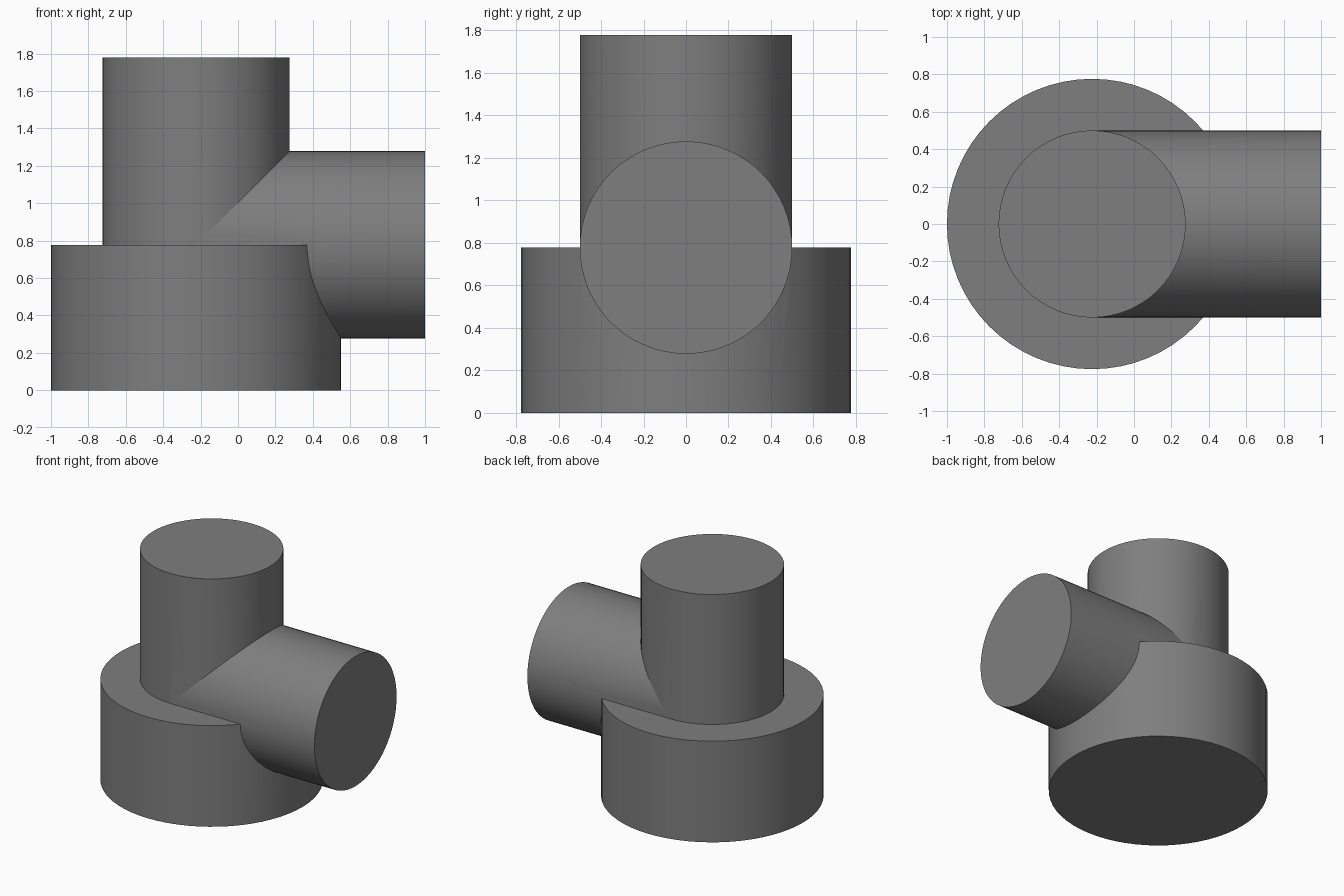
import bpy, math

if "Cube" in bpy.data.objects:
    bpy.data.objects.remove(bpy.data.objects["Cube"])

AXIS_X = -0.224      # shared vertical axis
PIPE_R = 0.5
BASE_R = 0.776
BASE_H = 0.778
TOP_Z = 1.778


def cylinder(name, radius, length, center, rotation=(0, 0, 0)):
    bpy.ops.mesh.primitive_cylinder_add(vertices=64, radius=radius, depth=length,
                                        location=center, rotation=rotation)
    obj = bpy.context.object
    obj.name = name
    bpy.ops.object.transform_apply(location=True, rotation=True, scale=True)
    obj.data.materials.append(dark)
    return obj


def join_to(target, part):
    mod = target.modifiers.new("union", 'BOOLEAN')
    mod.operation = 'UNION'
    mod.solver = 'EXACT'
    mod.object = part
    bpy.context.view_layer.objects.active = target
    bpy.ops.object.modifier_apply(modifier=mod.name)
    bpy.data.objects.remove(part, do_unlink=True)


# Dark grey finish
dark = bpy.data.materials.new("dark_grey")
dark.diffuse_color = (0.21, 0.21, 0.21, 1)
dark.use_nodes = True
dark.node_tree.nodes["Principled BSDF"].inputs["Base Color"].default_value = dark.diffuse_color

# Wide base drum
body = cylinder("pipe_tee_body", BASE_R, BASE_H, (AXIS_X, 0, BASE_H / 2))

# Upright pipe, sunk into the base
low = 0.2
upright = cylinder("upright_pipe", PIPE_R, TOP_Z - low, (AXIS_X, 0, (TOP_Z + low) / 2))

# Side pipe, from the vertical axis out to the right
side = cylinder("side_pipe", PIPE_R, 1 - AXIS_X, ((1 + AXIS_X) / 2, 0, BASE_H),
                (0, math.pi / 2, 0))

# Fuse into one solid
join_to(body, upright)
join_to(body, side)

# Smooth walls with sharp rims and seams
bpy.ops.object.select_all(action='DESELECT')
body.select_set(True)
bpy.context.view_layer.objects.active = body
bpy.ops.object.shade_smooth_by_angle(angle=math.radians(6.5))
